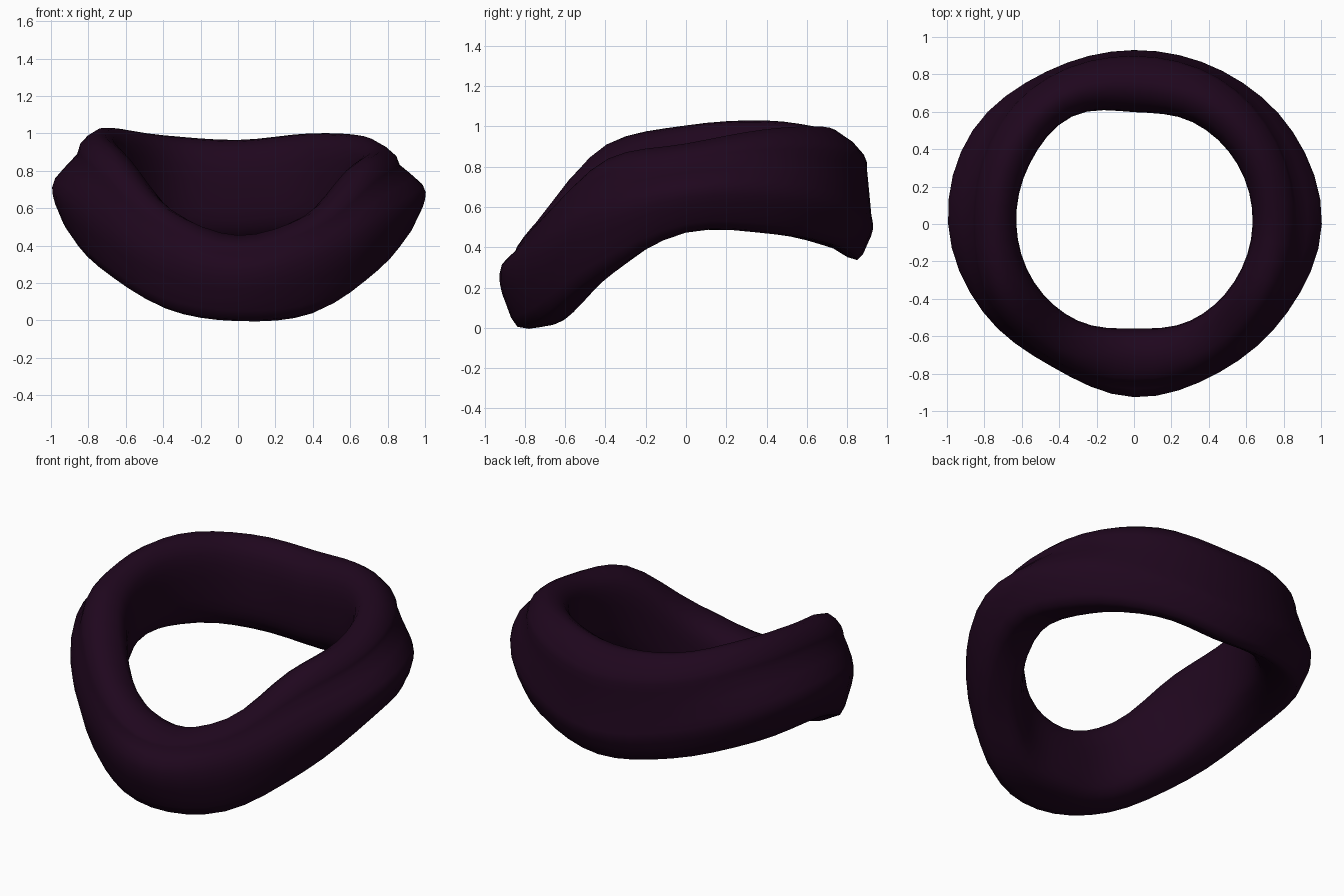
import bpy, bmesh, math

if "Cube" in bpy.data.objects:
    bpy.data.objects.remove(bpy.data.objects["Cube"])

SEGMENTS = 48

# Every 30 degrees from +x, anticlockwise: inner radius, outer radius, bottom z,
# top z, bulge height, lip width, underside slant, lip crest position (0-1)
STATIONS = [
    (0.635, 1.00, 0.475, 0.915, 0.50, 0.59, 0.02, 0.34),
    (0.64, 0.98, 0.465, 0.985, 0.44, 0.68, 0.04, 0.40),
    (0.63, 0.945, 0.40, 1.00, 0.36, 0.82, 0.10, 0.47),
    (0.60, 0.93, 0.33, 0.965, 0.33, 0.86, 0.14, 0.50),
    (0.665, 0.94, 0.385, 0.99, 0.36, 0.84, 0.10, 0.49),
    (0.645, 0.995, 0.465, 1.03, 0.43, 0.66, 0.04, 0.40),
    (0.63, 0.99, 0.475, 1.005, 0.47, 0.60, 0.02, 0.36),
    (0.62, 0.935, 0.28, 0.91, 0.52, 0.78, 0.0, 0.54),
    (0.60, 0.88, 0.07, 0.60, 0.58, 0.84, 0.0, 0.62),
    (0.56, 0.925, 0.00, 0.455, 0.62, 0.74, 0.02, 0.42),
    (0.60, 0.915, 0.045, 0.57, 0.60, 0.78, 0.0, 0.56),
    (0.62, 0.945, 0.265, 0.84, 0.53, 0.70, 0.0, 0.48),
]


def catmull(points, t):
    """Sample a closed smooth curve through points at position t."""
    n, i = len(points), math.floor(t)
    f = t - i
    a, b, c, d = (points[(i + k) % n] for k in (-1, 0, 1, 2))
    return [0.5 * (2 * q + (r - p) * f + (2 * p - 5 * q + 4 * r - s) * f * f
                   + (3 * q - p - 3 * r + s) * f ** 3)
            for p, q, r, s in zip(a, b, c, d)]


def section(bulge, lip, slant, crest):
    """Cloth roll: inner wall, underside, outer bulge, groove, upper lip."""
    groove = bulge + (1 - bulge) * 0.55
    edge = groove + (1 - groove) * 0.45
    pts = [(0.0, 0.5), (0.03, 0.25 + slant * 0.5), (0.15, 0.06 + slant),
           (0.45, slant * 0.6), (0.76, 0.01),
           (0.91, bulge * 0.40), (1.0, bulge * 0.78), (0.97, bulge * 1.12),
           (lip + 0.05, groove), (lip, edge), (crest, 1.0),
           (crest * 0.3, 0.93), (0.01, 0.75)]
    return [catmull(pts, k / 2) for k in range(len(pts) * 2)]


# Folded neck wrap, swept around the ring
bm = bmesh.new()
rings = []
for s in range(SEGMENTS):
    angle = 2 * math.pi * s / SEGMENTS
    r_in, r_out, z0, z1, *shape = catmull(STATIONS, 12 * s / SEGMENTS)
    ring = []
    for u, v in section(*shape):
        r = r_in + (r_out - r_in) * u
        ring.append(bm.verts.new((r * math.cos(angle), r * math.sin(angle),
                                  z0 + (z1 - z0) * v)))
    rings.append(ring)
count = len(rings[0])
for s in range(SEGMENTS):
    a, b = rings[s], rings[(s + 1) % SEGMENTS]
    for k in range(count):
        m = (k + 1) % count
        bm.faces.new((a[k], a[m], b[m], b[k]))
bmesh.ops.recalc_face_normals(bm, faces=bm.faces)
for face in bm.faces:
    face.smooth = True

mesh = bpy.data.meshes.new("neck_wrap")
bm.to_mesh(mesh)
bm.free()
wrap = bpy.data.objects.new("neck_wrap", mesh)
bpy.context.collection.objects.link(wrap)

# Dark plum cloth
cloth = bpy.data.materials.new("dark_plum_cloth")
cloth.diffuse_color = (0.0135, 0.002, 0.0125, 1.0)
cloth.use_nodes = True
cloth.node_tree.nodes["Principled BSDF"].inputs["Base Color"].default_value = cloth.diffuse_color
mesh.materials.append(cloth)
